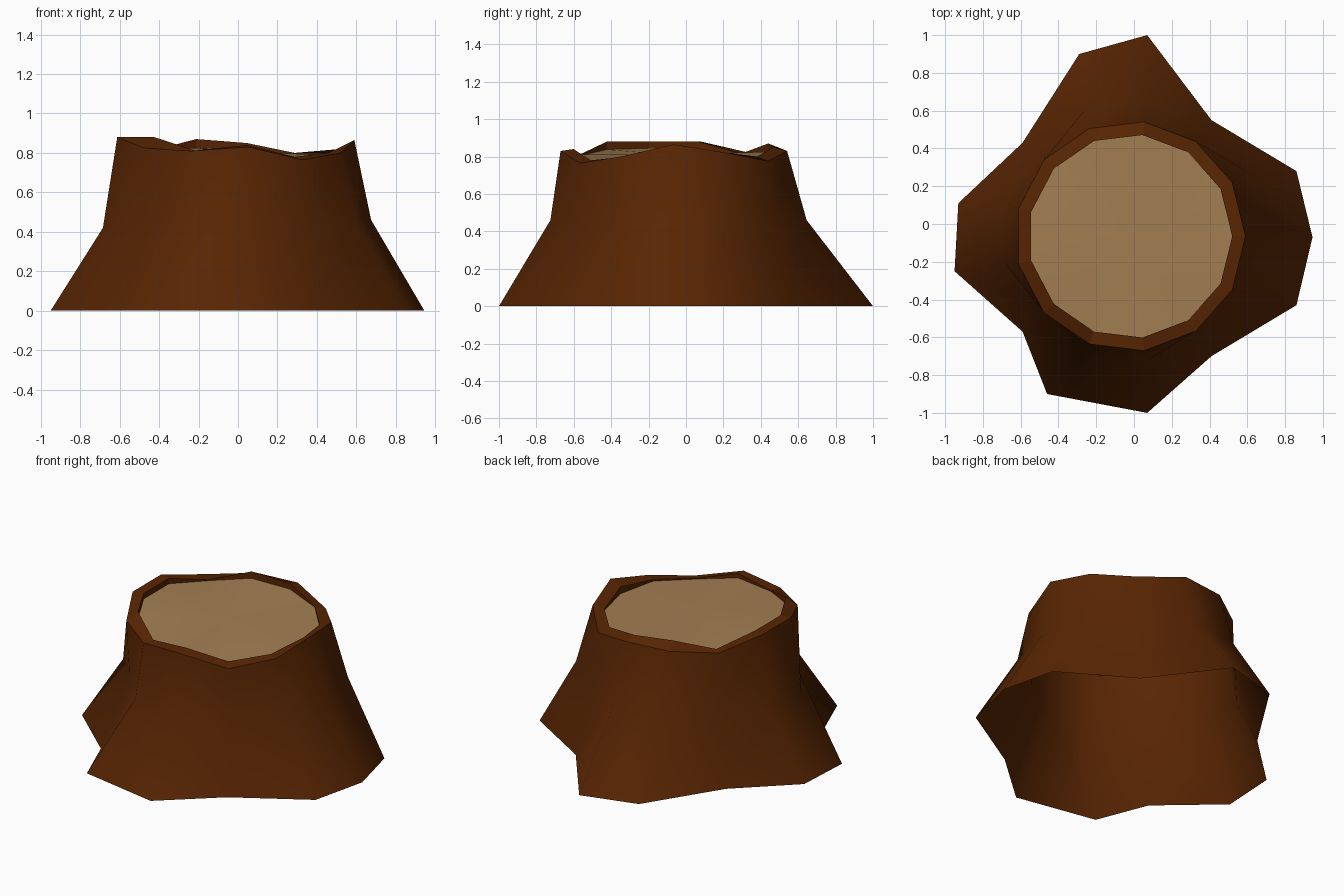
import bpy, bmesh, math

if "Cube" in bpy.data.objects:
    bpy.data.objects.remove(bpy.data.objects["Cube"])

N = 13                      # sides of the trunk


def material(name, color):
    m = bpy.data.materials.new(name)
    m.diffuse_color = (*color, 1)
    m.use_nodes = True
    m.node_tree.nodes["Principled BSDF"].inputs["Base Color"].default_value = m.diffuse_color
    return m


def ring(bm, radii, heights, cx=-0.02, cy=-0.065):
    verts = []
    for k in range(N):
        a = 2 * math.pi * k / N
        verts.append(bm.verts.new((cx + radii[k] * math.cos(a),
                                   cy + radii[k] * math.sin(a), heights[k])))
    return verts


def bridge(bm, low, high, smooth):
    for k in range(N):
        j = (k + 1) % N
        f = bm.faces.new((low[k], low[j], high[j], high[k]))
        f.smooth = smooth


def finish(bm, name, mat):
    me = bpy.data.meshes.new(name)
    bm.to_mesh(me)
    bm.free()
    me.materials.append(mat)
    ob = bpy.data.objects.new(name, me)
    bpy.context.collection.objects.link(ob)
    return ob


bark = material("brown bark", (0.098, 0.0185, 0.0008))
wood = material("pale cut wood", (0.37, 0.212, 0.086))

# flared root outline on the ground
roots = [(0.945, -0.07), (0.86, 0.28), (0.41, 0.55), (0.07, 1.0), (-0.29, 0.90),
         (-0.59, 0.43), (-0.93, 0.11), (-0.95, -0.25), (-0.59, -0.57),
         (-0.46, -0.90), (0.07, -1.0), (0.41, -0.70), (0.86, -0.43)]
# uneven heights of the outer and inner rim
outer_z = [0.865, 0.82, 0.775, 0.83, 0.83, 0.82, 0.88, 0.88, 0.825, 0.81, 0.83, 0.765, 0.80]
inner_z = [0.83, 0.80, 0.80, 0.85, 0.87, 0.815, 0.88, 0.88, 0.88, 0.81, 0.84, 0.78, 0.80]

# bark: an open shell with roots, waist pinched between them, and jagged rim
bm = bmesh.new()
base = [bm.verts.new((x, y, 0)) for x, y in roots]
waist = ring(bm, [0.61 if k % 3 == 2 else 0.69 for k in range(N)],
             [0.42 if k in (6, 7) else 0.46 for k in range(N)], -0.015, -0.04)
outer = ring(bm, [0.61] * N, outer_z)
inner = ring(bm, [0.54] * N, inner_z)
lip = ring(bm, [0.54] * N, [z - 0.07 for z in inner_z])
bridge(bm, base, waist, True)
bridge(bm, waist, outer, True)
bridge(bm, outer, inner, False)
bridge(bm, inner, lip, False)
finish(bm, "bark", bark)

# cut wood surface, slightly sunk inside the rim and rising to the left
bm = bmesh.new()
edge = ring(bm, [0.54] * N,
            [min(inner_z[k] - 0.006, 0.815 - 0.03 * math.cos(2 * math.pi * k / N))
             for k in range(N)])
middle = bm.verts.new((-0.02, -0.065, 0.81))
for k in range(N):
    bm.faces.new((edge[k], edge[(k + 1) % N], middle)).smooth = True
finish(bm, "cut_wood", wood)
